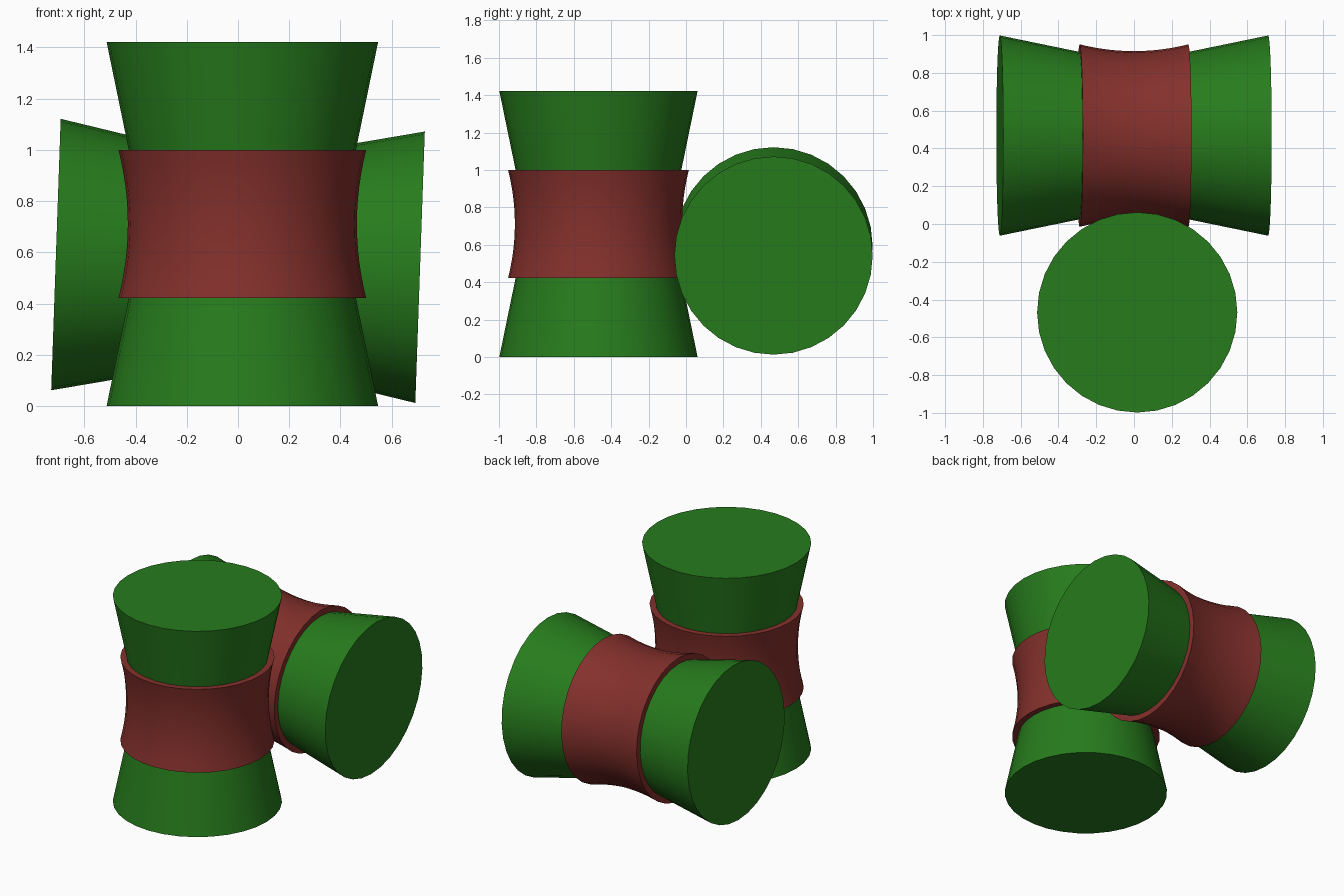
import bpy, math
from mathutils import Matrix

if "Cube" in bpy.data.objects:
    bpy.data.objects.remove(bpy.data.objects["Cube"])

SIDES = 32


def material(name, color):
    m = bpy.data.materials.new(name)
    m.diffuse_color = color
    m.use_nodes = True
    m.node_tree.nodes["Principled BSDF"].inputs["Base Color"].default_value = m.diffuse_color
    return m


GREEN = material("green", (0.02, 0.20, 0.012, 1))
RED = material("red", (0.23, 0.03, 0.025, 1))


def lathe(name, profile, mat, matrix):
    """Spin an (r, z) profile about z and cap both ends."""
    n = len(profile)
    verts, faces = [], []
    for r, z in profile:
        for i in range(SIDES):
            a = 2 * math.pi * i / SIDES
            verts.append((r * math.cos(a), r * math.sin(a), z))
    for k in range(n - 1):
        for i in range(SIDES):
            j = (i + 1) % SIDES
            faces.append((k * SIDES + i, k * SIDES + j,
                          (k + 1) * SIDES + j, (k + 1) * SIDES + i))
    faces.append(tuple(reversed(range(SIDES))))
    faces.append(tuple(range((n - 1) * SIDES, n * SIDES)))
    mesh = bpy.data.meshes.new(name)
    mesh.from_pydata(verts, [], faces)
    mesh.materials.append(mat)
    ob = bpy.data.objects.new(name, mesh)
    bpy.context.collection.objects.link(ob)
    ob.matrix_world = matrix
    bpy.ops.object.select_all(action='DESELECT')
    ob.select_set(True)
    bpy.context.view_layer.objects.active = ob
    bpy.ops.object.shade_smooth_by_angle(angle=math.radians(30))


def spool(prefix, matrix):
    # flared green core, narrowest inside the band
    core = [(0.53, -0.711), (0.443, -0.288), (0.41, -0.12),
            (0.41, 0.12), (0.443, 0.288), (0.53, 0.711)]
    lathe(prefix + "_core", core, GREEN, matrix)
    # concave red band around the waist
    band = []
    for i in range(13):
        t = i / 6 - 1
        band.append((0.447 + 0.036 * t * t, 0.288 * t))
    lathe(prefix + "_band", band, RED, matrix)


# upright spool in front, tilted spool lying behind it
spool("upright_spool", Matrix.Translation((0.017, -0.468, 0.711)))
spool("lying_spool", Matrix.Translation((0, 0.468, 0.567))
      @ Matrix.Rotation(math.radians(92), 4, 'Y'))
